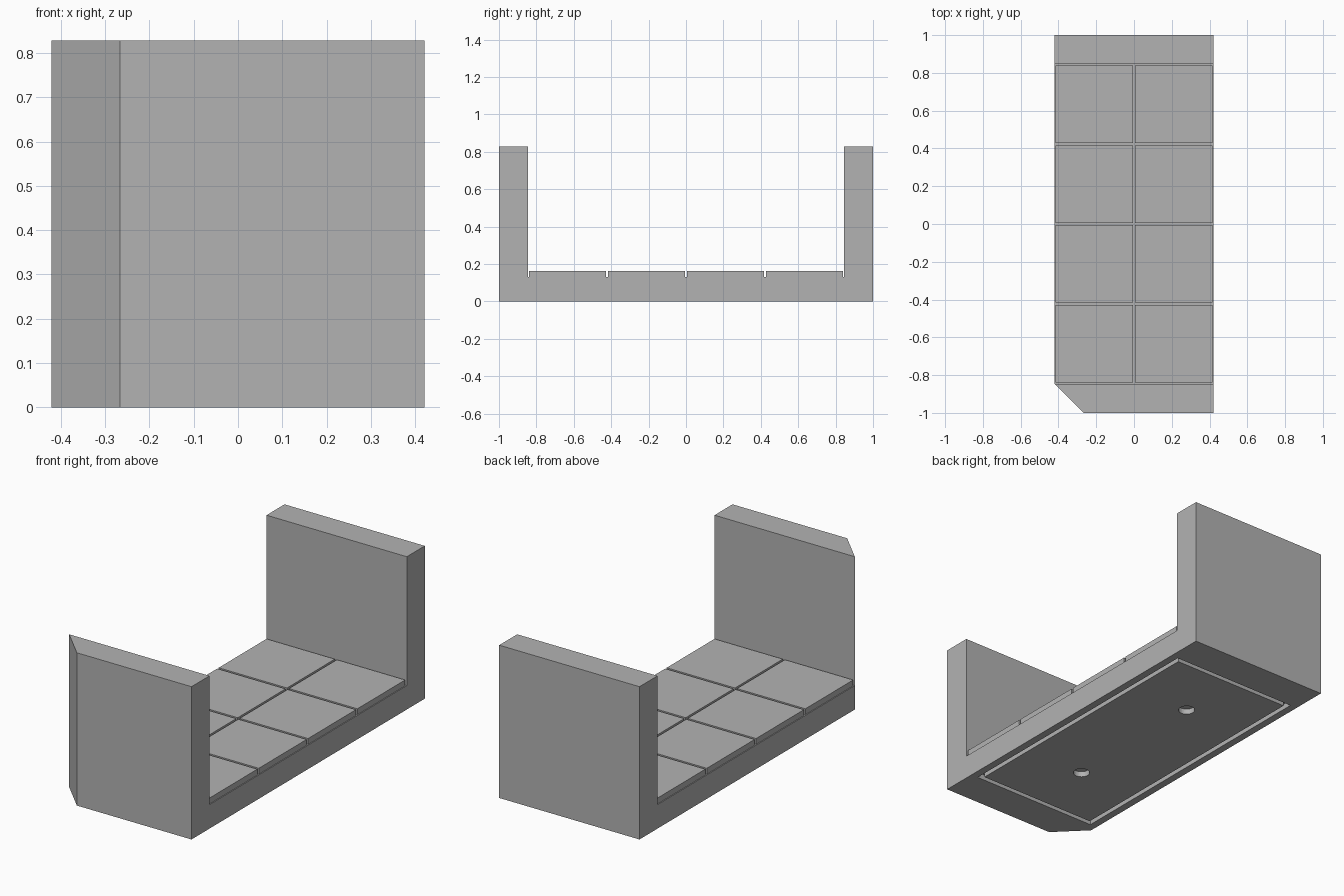
import bpy, bmesh

HALF_W, HALF_L, HEIGHT = 0.421, 1.0, 0.829
WALL_Y = 0.846            # inner face of the end walls
BED_Z, TILE_TOP = 0.13, 0.162
PITCH, TILE = 0.4225, 0.41

cube = bpy.data.objects.get("Cube")
if cube:
    bpy.data.objects.remove(cube, do_unlink=True)

stone = bpy.data.materials.new("stone_grey")
stone.use_nodes = True
grey = (0.45, 0.45, 0.45, 1)
stone.diffuse_color = grey
stone.node_tree.nodes["Principled BSDF"].inputs["Base Color"].default_value = grey


def make_object(name, bm):
    bmesh.ops.recalc_face_normals(bm, faces=bm.faces)
    mesh = bpy.data.meshes.new(name)
    bm.to_mesh(mesh)
    bm.free()
    mesh.materials.append(stone)
    obj = bpy.data.objects.new(name, mesh)
    bpy.context.collection.objects.link(obj)
    return obj


def prism(name, outline, z0, z1):
    """Extrude a plan outline from z0 up to z1."""
    bm = bmesh.new()
    face = bm.faces.new([bm.verts.new((x, y, z0)) for x, y in outline])
    new = bmesh.ops.extrude_face_region(bm, geom=[face])["geom"]
    top = [v for v in new if isinstance(v, bmesh.types.BMVert)]
    bmesh.ops.translate(bm, verts=top, vec=(0, 0, z1 - z0))
    return make_object(name, bm)


def box(name, x0, x1, y0, y1, z0, z1):
    return prism(name, [(x0, y0), (x1, y0), (x1, y1), (x0, y1)], z0, z1)


def cylinder(name, x, y, radius, z0, z1):
    bm = bmesh.new()
    bmesh.ops.create_cone(bm, cap_ends=True, segments=32, radius1=radius,
                          radius2=radius, depth=z1 - z0)
    bmesh.ops.translate(bm, verts=bm.verts, vec=(x, y, (z0 + z1) / 2))
    return make_object(name, bm)


def cut(target, cutter):
    """Subtract a cutter, bake the result and drop the cutter."""
    mod = target.modifiers.new("cut", "BOOLEAN")
    mod.operation, mod.solver, mod.object = "DIFFERENCE", "EXACT", cutter
    bpy.context.view_layer.update()
    graph = bpy.context.evaluated_depsgraph_get()
    baked = bpy.data.meshes.new_from_object(target.evaluated_get(graph))
    target.modifiers.clear()
    target.data = baked
    bpy.data.objects.remove(cutter, do_unlink=True)


# Solid block with one bevelled front corner
bevel = HALF_L - WALL_Y
tray = prism("tray_with_end_walls", [
    (-HALF_W + bevel, -HALF_L), (HALF_W, -HALF_L), (HALF_W, HALF_L),
    (-HALF_W, HALF_L), (-HALF_W, -WALL_Y)], 0, HEIGHT)

# Open trough between the two end walls
cut(tray, box("trough_cutter", -1, 1, -WALL_Y, WALL_Y, BED_Z, 1))

# Rectangular groove on the underside
gx, gy, gw, depth = 0.38, 0.804, 0.025, 0.03
groove = box("groove_cutter", -gx, gx, -gy, gy, -0.1, depth)
cut(groove, box("groove_core", gw - gx, gx - gw, gw - gy, gy - gw, -0.2, 0.2))
cut(tray, groove)

# Two shallow round sockets on the underside
for side in (-1, 1):
    cut(tray, cylinder("socket_cutter", 0, side * PITCH, 0.042, -0.1, depth))

# Floor tiles, two across and four along
for col in range(2):
    for row in range(4):
        cx, cy = (col - 0.5) * PITCH, (row - 1.5) * PITCH
        h = TILE / 2
        box(f"floor_tile_{col + 1}_{row + 1}", cx - h, cx + h,
            cy - h, cy + h, BED_Z - 0.01, TILE_TOP)
